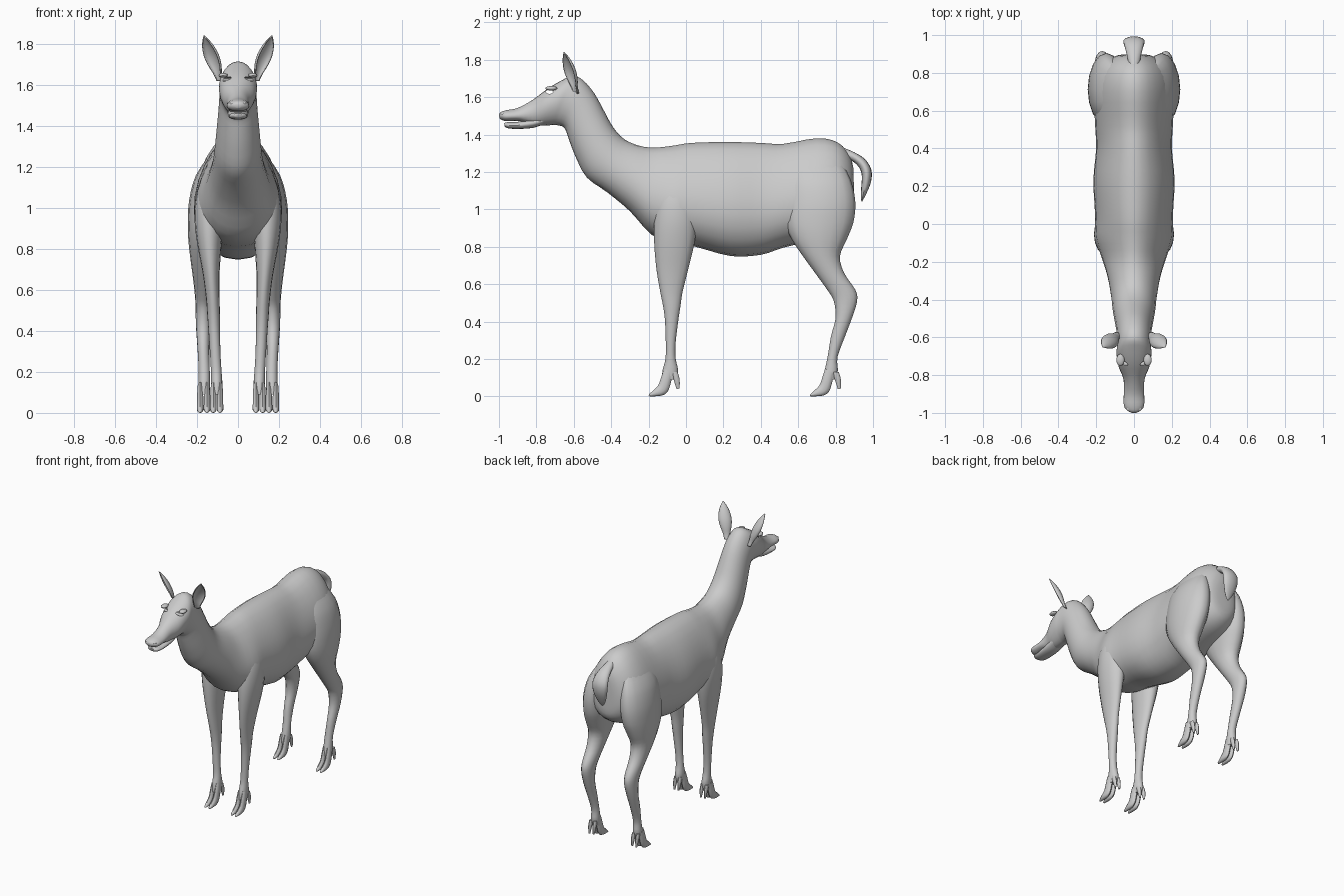
import bpy, bmesh, math
from mathutils import Vector as V

if "Cube" in bpy.data.objects:
    bpy.data.objects.remove(bpy.data.objects["Cube"])

coat = bpy.data.materials.new("grey_coat")
coat.diffuse_color = (0.6, 0.6, 0.6, 1)
coat.use_nodes = True
coat.node_tree.nodes["Principled BSDF"].inputs["Base Color"].default_value = coat.diffuse_color


def finish(name, bm, angle=50):
    bmesh.ops.recalc_face_normals(bm, faces=bm.faces)
    me = bpy.data.meshes.new(name)
    bm.to_mesh(me)
    bm.free()
    me.materials.append(coat)
    ob = bpy.data.objects.new(name, me)
    bpy.context.collection.objects.link(ob)
    bpy.ops.object.select_all(action='DESELECT')
    bpy.context.view_layer.objects.active = ob
    ob.select_set(True)
    bpy.ops.object.shade_smooth_by_angle(angle=math.radians(angle))
    return ob


def smooth_rows(rows, n=3):
    """Catmull-Rom interpolation between station rows."""
    out = []
    for i in range(len(rows) - 1):
        a, b, c, d = (rows[max(0, min(len(rows) - 1, i + k))] for k in (-1, 0, 1, 2))
        for s in range(n):
            t = s / n
            out.append([q + .5 * t * (r - p + t * (2 * p - 5 * q + 4 * r - w + t * (3 * (q - r) + w - p)))
                        for p, q, r, w in zip(a, b, c, d)])
    return out + [rows[-1]]


def loft(name, rings, closed=True):
    bm = bmesh.new()
    vs = [[bm.verts.new(p) for p in r] for r in rings]
    m = len(vs[0])
    for a, b in zip(vs, vs[1:]):
        for j in range(m if closed else m - 1):
            bm.faces.new((a[j], a[(j + 1) % m], b[(j + 1) % m], b[j]))
    if closed:
        bm.faces.new(vs[0])
        bm.faces.new(vs[-1])
    return finish(name, bm)


def trunk(name, rows, seg=24):
    """Rows: top y, z, bottom y, z, half width, egg factor (narrow top)."""
    rings = []
    for ty, tz, by, bz, w, egg in smooth_rows(rows):
        top, bot, ring = V((0, ty, tz)), V((0, by, bz)), []
        for k in range(seg):
            a = 2 * math.pi * k / seg
            p = bot.lerp(top, .5 + .5 * math.cos(a))
            p.x = w * math.sin(a) * (1 - egg * math.cos(a)) / (1 + .4 * egg * egg)
            ring.append(p)
        rings.append(ring)
    return loft(name, rings)


def limb(name, rows, side, seg=16):
    """Rows: z, back and front y limits, inner and outer x limits."""
    rings = []
    for z, y0, y1, x0, x1 in smooth_rows(rows):
        rings.append([(side * ((x0 + x1) / 2 + (x1 - x0) / 2 * math.cos(2 * math.pi * k / seg)),
                       (y0 + y1) / 2 + (y1 - y0) / 2 * math.sin(2 * math.pi * k / seg), z)
                      for k in range(seg)])
    return loft(name, rings)


def strand(name, rows, seg=10):
    """Rows: x, top y, z, bottom y, z, half width."""
    rings = []
    for x, ty, tz, by, bz, w in smooth_rows(rows):
        rings.append([V((x, by, bz)).lerp(V((x, ty, tz)), .5 + .5 * math.cos(2 * math.pi * k / seg))
                      + V((w * math.sin(2 * math.pi * k / seg), 0, 0)) for k in range(seg)])
    return loft(name, rings)


# Torso, neck and head in one sweep
body = trunk("body_neck_and_head", [
    (.895, 1.22, .90, 1.02, .04, .1), (.875, 1.29, .89, .94, .11, .15),
    (.81, 1.358, .82, .88, .18, .22), (.70, 1.38, .70, .84, .21, .25),
    (.52, 1.35, .52, .795, .205, .25), (.40, 1.355, .40, .757, .20, .22),
    (.22, 1.36, .24, .75, .215, .2), (.03, 1.355, .05, .80, .205, .25),
    (-.07, 1.34, -.07, .82, .205, .3), (-.17, 1.33, -.185, .865, .17, .25),
    (-.25, 1.34, -.30, .99, .14, .15), (-.33, 1.375, -.42, 1.09, .122, .1),
    (-.39, 1.44, -.53, 1.17, .112, 0), (-.44, 1.53, -.59, 1.28, .102, 0),
    (-.49, 1.62, -.625, 1.37, .094, 0), (-.55, 1.69, -.65, 1.435, .09, 0),
    (-.605, 1.715, -.69, 1.45, .09, 0), (-.66, 1.692, -.72, 1.45, .093, -.1),
    (-.74, 1.645, -.77, 1.447, .082, -.1), (-.82, 1.585, -.82, 1.45, .056, 0),
    (-.90, 1.542, -.89, 1.472, .054, .2), (-.96, 1.53, -.96, 1.472, .054, .1),
    (-.99, 1.52, -.985, 1.478, .036, 0), (-1.0, 1.507, -.997, 1.488, .014, 0)])

# Lower jaw below the mouth gap
trunk("lower_jaw", [
    (-.76, 1.50, -.76, 1.455, .05, 0), (-.82, 1.485, -.82, 1.435, .05, 0),
    (-.90, 1.468, -.90, 1.43, .047, 0), (-.95, 1.466, -.95, 1.433, .042, 0),
    (-.972, 1.462, -.97, 1.443, .022, 0)], 16)

# Open eye sockets cut through the head
bpy.ops.mesh.primitive_cylinder_add(vertices=12, radius=1, depth=.4,
                                    location=(0, -.73, 1.628), rotation=(0, math.pi / 2, 0))
cutter = bpy.context.object
cutter.name = "eye_socket_cutter"
cutter.scale = (.011, .019, 1)
cutter.hide_render = True
cutter.hide_set(True)
cut = body.modifiers.new("eye_sockets", 'BOOLEAN')
cut.operation = 'DIFFERENCE'
cut.object = cutter

# Tail: narrow root, wide drooping fan
strand("tail", [
    (0, .84, 1.33, .85, 1.26, .03), (0, .90, 1.305, .885, 1.26, .038),
    (0, .955, 1.27, .925, 1.225, .05), (0, .99, 1.215, .94, 1.18, .058),
    (0, .99, 1.15, .937, 1.12, .05), (0, .965, 1.085, .935, 1.07, .03),
    (0, .942, 1.042, .938, 1.04, .006)], 14)

front_rows = [
    (1.16, -.12, .02, .09, .17), (1.05, -.155, .05, .075, .205), (.94, -.17, .06, .07, .212),
    (.82, -.17, .045, .08, .198), (.68, -.158, .012, .09, .172), (.56, -.138, -.018, .09, .156),
    (.48, -.122, -.03, .088, .15), (.40, -.112, -.042, .088, .144), (.28, -.108, -.056, .085, .136),
    (.20, -.11, -.055, .08, .132), (.14, -.125, -.042, .076, .132), (.09, -.13, -.05, .078, .13)]
hind_rows = [
    (1.27, .58, .82, .06, .13), (1.16, .54, .88, .05, .205), (1.04, .53, .905, .05, .238),
    (.93, .53, .895, .06, .245), (.84, .565, .86, .08, .242), (.75, .625, .823, .10, .232),
    (.66, .69, .845, .115, .22), (.57, .755, .905, .125, .21), (.51, .79, .915, .13, .207),
    (.42, .80, .888, .135, .205), (.32, .775, .85, .14, .198), (.21, .757, .81, .138, .192),
    (.14, .742, .812, .136, .194), (.09, .735, .80, .138, .194)]

for side, tag in ((-1, "right"), (1, "left")):
    limb("front_leg_" + tag, front_rows, side)
    limb("hind_leg_" + tag, hind_rows, side)

    # Cloven feet with two toes and two dewclaws each
    for part, cx, y in (("front", .104, -.09), ("hind", .168, .772)):
        for k in (-1, 1):
            x = side * (cx + k * .0165)
            strand(f"{part}_hoof_{tag}_{'inner' if k < 0 else 'outer'}", [
                (x, y - .028, .15, y + .02, .12, .012), (x, y - .042, .105, y + .008, .07, .0155),
                (x, y - .058, .06, y - .008, .025, .016), (x, y - .085, .032, y - .04, .004, .0165),
                (x, y - .106, .012, y - .095, 0, .009), (x, y - .11, .005, y - .108, .001, .003)])
            strand(f"{part}_dewclaw_{tag}_{'inner' if k < 0 else 'outer'}", [
                (x, y + .01, .13, y + .045, .13, .01), (x, y + .025, .085, y + .056, .09, .011),
                (x, y + .04, .038, y + .056, .042, .004)], 8)

    # Cupped leaf ears opening forward and outward
    base, tip = V((.088, -.588, 1.62)), V((.165, -.652, 1.842))
    across, back = V((.8, .6, 0)), V((-.6, .8, 0))
    rings = []
    for u, r in smooth_rows([(0, .02), (.15, .024), (.35, .038), (.55, .043), (.75, .034), (.9, .018), (1, .002)]):
        ring = []
        for k in range(11):
            a = math.radians(-100 + 20 * k)
            p = base.lerp(tip, u) + r * (across * math.sin(a) + back * math.cos(a) * .7)
            p.x *= side
            ring.append(p)
        rings.append(ring)
    ear = loft("ear_" + tag, rings, closed=False)
    ear.modifiers.new("thickness", 'SOLIDIFY').thickness = .006

    # Brow ridge and nostril rim
    for name, loc, scale in (("brow_", (.072, -.72, 1.647), (.022, .032, .012)),
                             ("nostril_", (.028, -.975, 1.51), (.014, .016, .009))):
        bm = bmesh.new()
        bmesh.ops.create_uvsphere(bm, u_segments=12, v_segments=8, radius=1)
        for v in bm.verts:
            v.co = (side * (loc[0] + v.co.x * scale[0]), loc[1] + v.co.y * scale[1], loc[2] + v.co.z * scale[2])
        finish(name + tag, bm)
